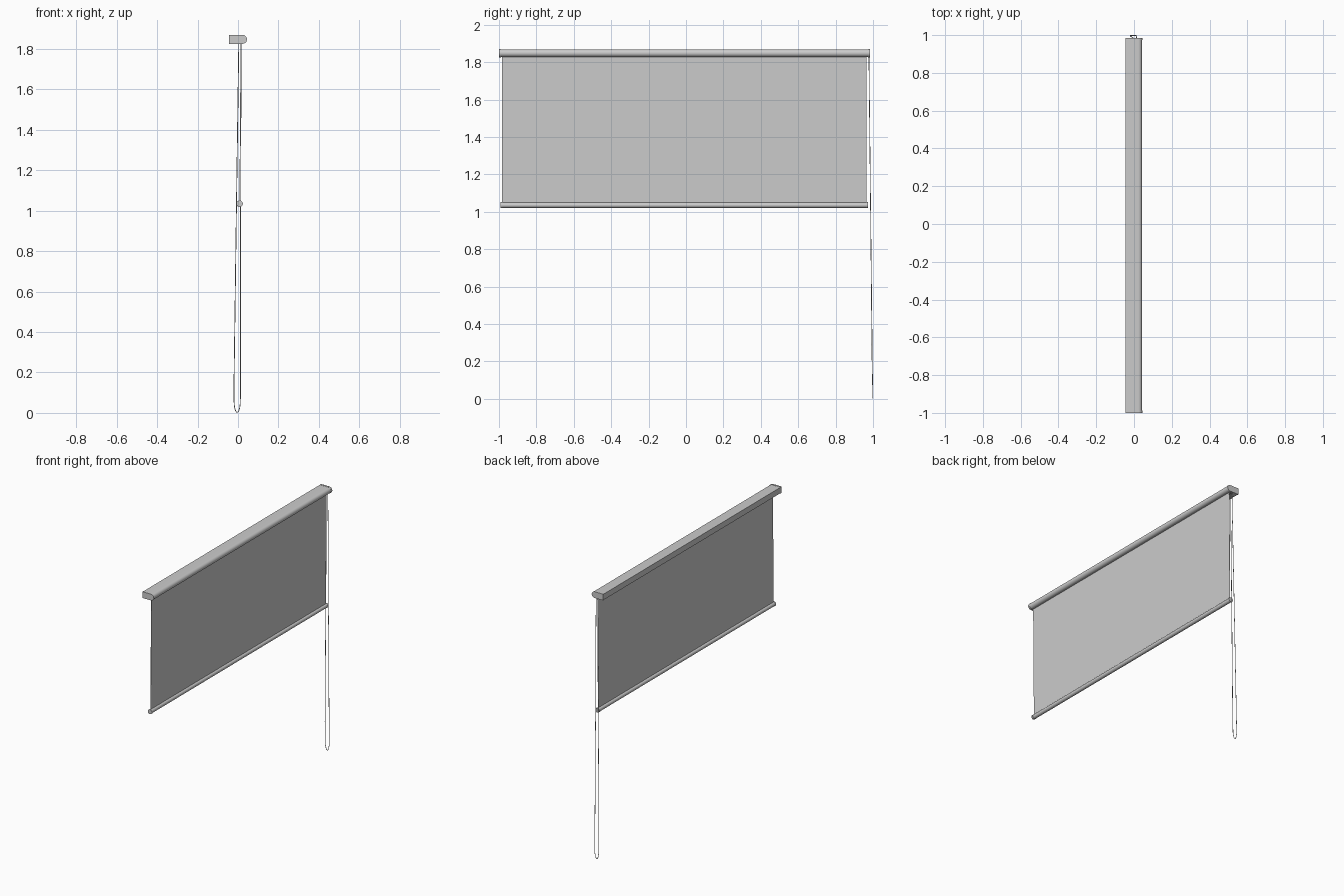
import bpy, bmesh, math

if "Cube" in bpy.data.objects:
    bpy.data.objects.remove(bpy.data.objects["Cube"])


def extrude_profile(name, pts, y0, y1):
    """Extrude an (x, z) outline along y with capped ends."""
    bm = bmesh.new()
    a = [bm.verts.new((x, y0, z)) for x, z in pts]
    b = [bm.verts.new((x, y1, z)) for x, z in pts]
    bm.faces.new(a)
    bm.faces.new(b[::-1])
    for i in range(len(pts)):
        j = (i + 1) % len(pts)
        bm.faces.new((a[j], a[i], b[i], b[j]))
    bmesh.ops.recalc_face_normals(bm, faces=bm.faces)
    me = bpy.data.meshes.new(name)
    bm.to_mesh(me)
    bm.free()
    ob = bpy.data.objects.new(name, me)
    bpy.context.collection.objects.link(ob)
    bpy.ops.object.select_all(action='DESELECT')
    ob.select_set(True)
    bpy.context.view_layer.objects.active = ob
    bpy.ops.object.shade_smooth_by_angle(angle=math.radians(35))
    return ob


def arc(cx, cz, r, a0, a1, n):
    return [(cx + r * math.cos(math.radians(a0 + (a1 - a0) * i / n)),
             cz + r * math.sin(math.radians(a0 + (a1 - a0) * i / n)))
            for i in range(n + 1)]


def cassette_outline(r, back):
    """Square at the wall side, half round at the room side."""
    return [(back, 1.848 + r), (back, 1.848 - r)] + arc(0.0225, 1.848, r, -90, 90, 16)


# Cassette with slightly larger end caps
extrude_profile("cassette", cassette_outline(0.0205, -0.044), -0.988, 0.973)
for name, y0, y1 in (("end_cap_left", -1.0, -0.988), ("end_cap_right", 0.973, 0.985)):
    extrude_profile(name, cassette_outline(0.022, -0.0445), y0, y1)

# Fabric sheet hanging from cassette to bottom bar
extrude_profile("fabric", [(0.013, 1.835), (0.015, 1.835), (0.009, 1.035), (0.007, 1.035)],
                -0.985, 0.965)

# Round bottom bar with end plugs
extrude_profile("bottom_bar", arc(0.008, 1.035, 0.0145, 0, 345, 23), -0.98, 0.962)
for name, y0, y1 in (("bar_plug_left", -0.992, -0.98), ("bar_plug_right", 0.962, 0.974)):
    extrude_profile(name, arc(0.008, 1.035, 0.016, 0, 345, 23), y0, y1)

# Pull cord loop: two strands joined by a narrow U at the bottom
cord = bpy.data.curves.new("pull_cord", 'CURVE')
cord.dimensions = '3D'
cord.bevel_depth = 0.002
cord.bevel_resolution = 1
cord.use_fill_caps = True
path = [(0.004, 0.978, 1.84), (-0.008, 0.987, 1.0), (-0.019, 0.995, 0.2), (-0.0195, 0.997, 0.1)]
path += [(-0.004 + 0.0155 * math.cos(math.radians(a)), 0.998,
          0.06 + 0.058 * math.sin(math.radians(a))) for a in range(180, 361, 20)]
path += [(0.012, 0.997, 0.1), (0.013, 0.987, 1.0), (0.015, 0.978, 1.84)]
s = cord.splines.new('POLY')
s.points.add(len(path) - 1)
for p, co in zip(s.points, path):
    p.co = (*co, 1)
bpy.context.collection.objects.link(bpy.data.objects.new("pull_cord", cord))
